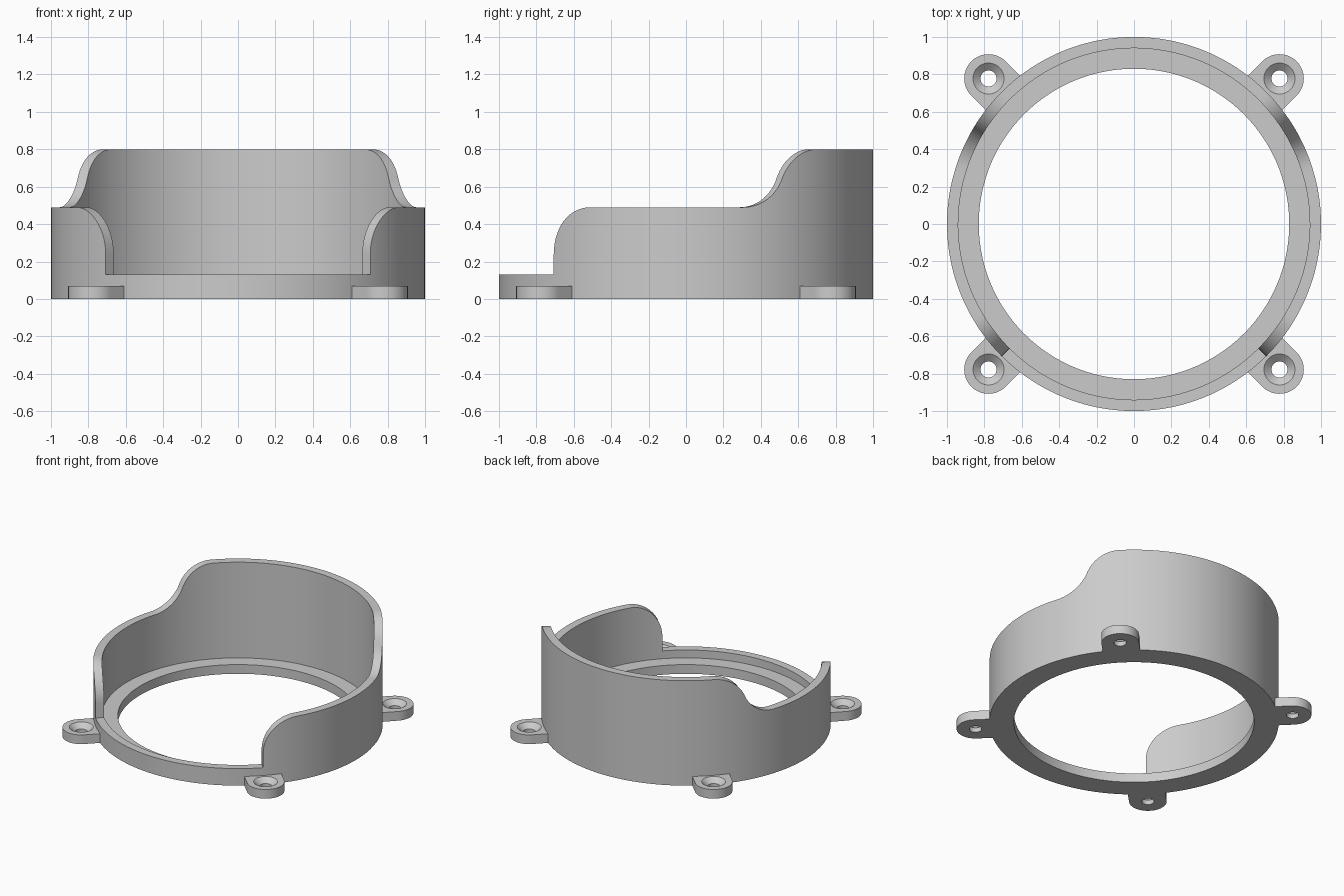
import bpy
import bmesh
from math import sin, cos, radians, degrees, acos, pi
from mathutils import Matrix, Vector

default = bpy.data.objects.get("Cube")
if default:
    bpy.data.objects.remove(default, do_unlink=True)

grey = bpy.data.materials.new("light grey plastic")
grey.use_nodes = True
grey.diffuse_color = (0.6, 0.6, 0.6, 1)
grey.node_tree.nodes["Principled BSDF"].inputs["Base Color"].default_value = (0.6, 0.6, 0.6, 1)


def sweep(name, sections, matrix=Matrix()):
    """Skin a closed loop of closed cross-sections; coinciding points are welded."""
    bm = bmesh.new()
    rows = [[bm.verts.new(matrix @ Vector(p)) for p in s] for s in sections]
    for a, b in zip(rows, rows[1:] + rows[:1]):
        for j in range(len(a)):
            k = (j + 1) % len(a)
            bm.faces.new((a[j], b[j], b[k], a[k]))
    bmesh.ops.remove_doubles(bm, verts=bm.verts, dist=1e-5)
    bmesh.ops.recalc_face_normals(bm, faces=bm.faces)
    mesh = bpy.data.meshes.new(name)
    bm.to_mesh(mesh)
    bm.free()
    mesh.materials.append(grey)
    obj = bpy.data.objects.new(name, mesh)
    bpy.context.collection.objects.link(obj)
    bpy.ops.object.select_all(action='DESELECT')
    obj.select_set(True)
    bpy.context.view_layer.objects.active = obj
    bpy.ops.object.shade_smooth_by_angle(angle=radians(30))
    return obj


# Wall height by angle: low front lip, rounded side walls, S-curve to the tall back
OUTER, INNER, HOLE = 1.0, 0.94, 0.83
LEDGE, LIP, SIDE, BACK = 0.07, 0.13, 0.49, 0.80
R = 0.25
STEPS = 14
bend = acos(1 - (BACK - SIDE) / 2 / R)
half_span = degrees(R * sin(bend))
s_start, s_end = 31 - half_span, 31 + half_span
quarter = [pi / 2 * i / STEPS for i in range(STEPS + 1)]
turn = [bend * i / STEPS for i in range(STEPS + 1)]

half = [(d, LIP) for d in range(-90, -44, 3)]
half += [(-45 + degrees(R * (1 - cos(t))), SIDE - R + R * sin(t)) for t in quarter]
half += [(d, SIDE) for d in range(-28, 17, 3)]
half += [(s_start + degrees(R * sin(t)), SIDE + R * (1 - cos(t))) for t in turn]
half += [(s_end - degrees(R * sin(t)), BACK - R * (1 - cos(t))) for t in reversed(turn[:-1])]
half += [(d, BACK) for d in range(46, 91, 2)]
around = half + [(180 - d, h) for d, h in reversed(half[1:-1])]


def wall_section(deg, h):
    c, s = cos(radians(deg)), sin(radians(deg))
    profile = [(HOLE, 0), (OUTER, 0), (OUTER, LIP), (OUTER, h),
               (INNER, h), (INNER, LIP), (INNER, LEDGE), (HOLE, LEDGE)]
    return [(r * c, r * s, z) for r, z in profile]


sweep("ring_housing", [wall_section(d, h) for d, h in around])

# Screw tabs: rounded outside, square end buried in the wall, countersunk hole
TAB_R, TAB_IN, SINK_R, SCREW_R = 0.13, 0.15, 0.083, 0.043


def tab_section(a):
    c, s = cos(a), sin(a)
    u, v = TAB_R * c, TAB_R * s
    if c < -1e-6:
        m = max(abs(c), abs(s))
        u, v = TAB_IN * c / m, TAB_R * s / m
    return [(u, v, 0), (u, v, LEDGE), (SINK_R * c, SINK_R * s, LEDGE),
            (SCREW_R * c, SCREW_R * s, LEDGE / 2), (SCREW_R * c, SCREW_R * s, 0)]


tab = [tab_section(2 * pi * i / 48) for i in range(48)]
for name, deg in (("back_left", 45), ("back_right", 135),
                  ("front_right", 225), ("front_left", 315)):
    place = Matrix.Rotation(radians(deg), 4, 'Z') @ Matrix.Translation((1.1, 0, 0))
    sweep(name + "_screw_tab", tab, place)
